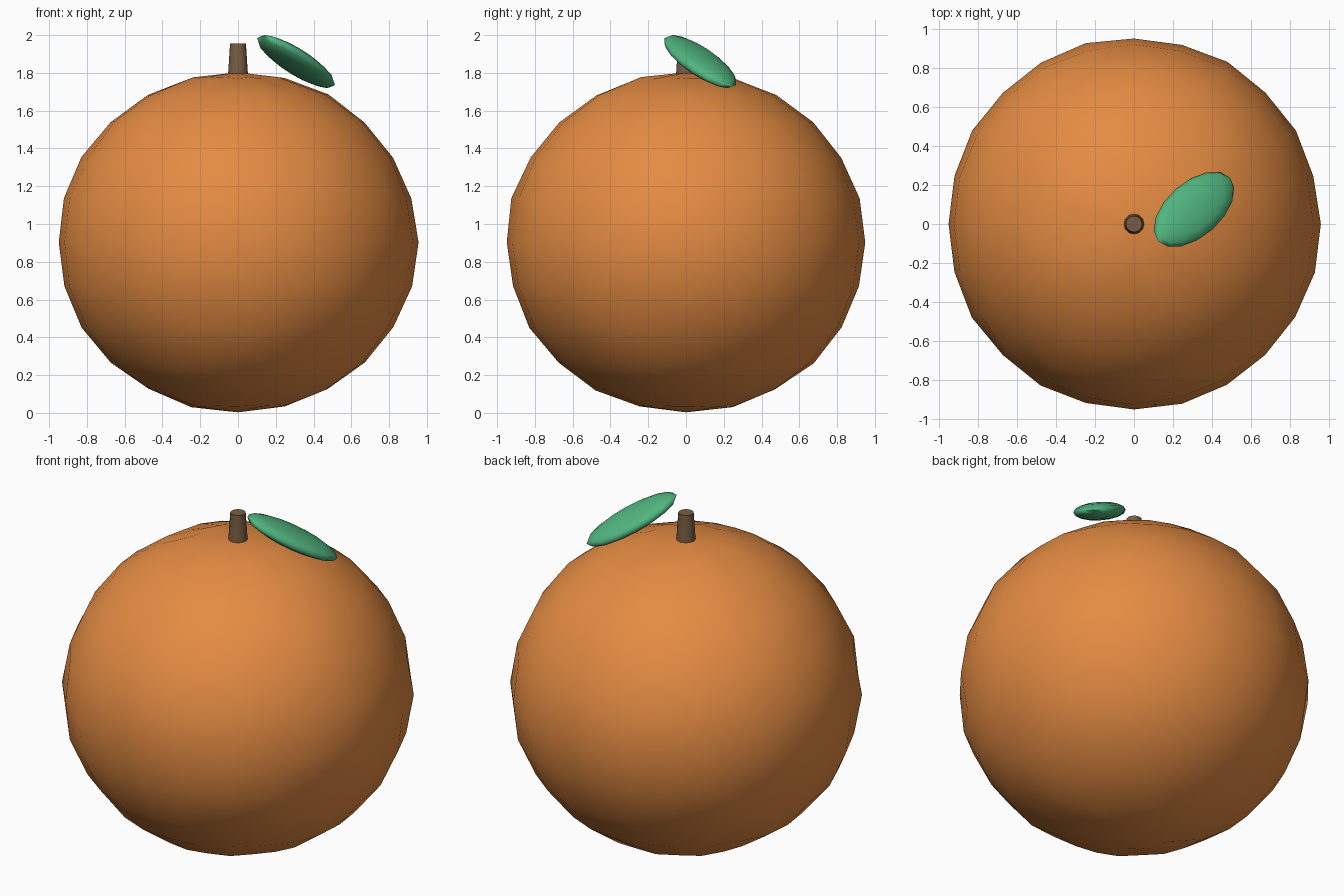
import bpy
import math
import random

cube = bpy.data.objects.get("Cube")
if cube:
    bpy.data.objects.remove(cube, do_unlink=True)

random.seed(4)


def make_material(name, rgb):
    mat = bpy.data.materials.new(name)
    mat.use_nodes = True
    color = (*rgb, 1.0)
    mat.diffuse_color = color
    bsdf = mat.node_tree.nodes["Principled BSDF"]
    bsdf.inputs["Base Color"].default_value = color
    bsdf.inputs["Roughness"].default_value = 0.6
    return mat


def finish(name, mat, angle=60):
    obj = bpy.context.object
    obj.name = obj.data.name = name
    obj.data.materials.append(mat)
    bpy.ops.object.transform_apply(location=False, rotation=False, scale=True)
    bpy.ops.object.shade_smooth_by_angle(angle=math.radians(angle))
    return obj


peel = make_material("orange peel", (0.78, 0.26, 0.055))
bark = make_material("brown stem", (0.19, 0.11, 0.055))
leaf_green = make_material("leaf green", (0.08, 0.46, 0.21))

# Fruit: slightly squashed sphere with an uneven skin
bpy.ops.mesh.primitive_uv_sphere_add(segments=24, ring_count=12, radius=1,
                                     location=(0, 0, 0.903))
bpy.context.object.scale = (0.953, 0.953, 0.9)
fruit = finish("fruit", peel)
for v in fruit.data.vertices:
    if math.hypot(v.co.x, v.co.y) > 0.01:
        v.co *= 1 + random.uniform(-0.006, 0.006)

# Stem: short tapered peg sunk into the top
bpy.ops.mesh.primitive_cone_add(vertices=12, radius1=0.055, radius2=0.042,
                                depth=0.2, location=(0, 0, 1.855))
finish("stem", bark, 40)

# Leaf: flattened ellipsoid sloping down and away from the stem
bpy.ops.mesh.primitive_uv_sphere_add(segments=16, ring_count=8, radius=1,
                                     location=(0.307, 0.075, 1.86),
                                     rotation=(0, 0.5, 0.72))
bpy.context.object.scale = (0.28, 0.14, 0.05)
finish("leaf", leaf_green, 80)
